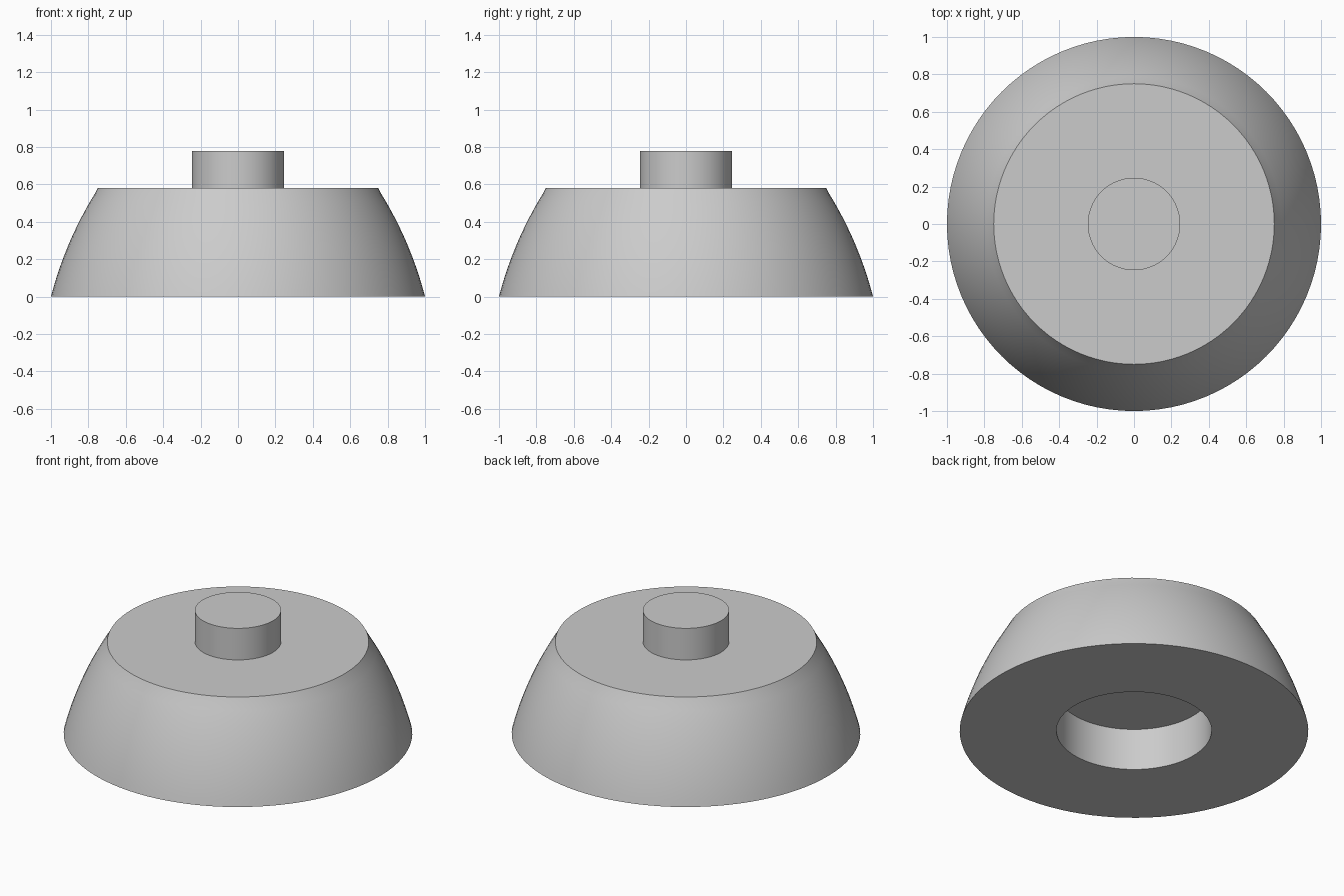
import bpy, bmesh
from math import asin, cos, sin, radians, tau

if "Cube" in bpy.data.objects:
    bpy.data.objects.remove(bpy.data.objects["Cube"], do_unlink=True)

SEGMENTS = 96
BODY_H, TOP_H = 0.58, 0.78
TOP_R, KNOB_R = 0.75, 0.247
HOLE_R, HOLE_DEPTH = 0.445, 0.265

grey = bpy.data.materials.new("light grey")
grey.use_nodes = True
grey.diffuse_color = (0.6, 0.6, 0.6, 1)
grey.node_tree.nodes["Principled BSDF"].inputs["Base Color"].default_value = (0.6, 0.6, 0.6, 1)


def lathe(name, profile):
    """Turn a radius/height profile about z; a zero radius closes it with a cap."""
    bm = bmesh.new()
    rings = []
    for r, z in profile:
        if r > 0:
            rings.append([bm.verts.new((r * cos(tau * i / SEGMENTS), r * sin(tau * i / SEGMENTS), z))
                          for i in range(SEGMENTS)])
        else:
            bm.faces.new(rings[-1] if len(rings) > 0 else [])
    for a, b in zip(rings, rings[1:]):
        for i in range(SEGMENTS):
            j = (i + 1) % SEGMENTS
            bm.faces.new((a[i], a[j], b[j], b[i]))
    bmesh.ops.recalc_face_normals(bm, faces=bm.faces)
    mesh = bpy.data.meshes.new(name)
    bm.to_mesh(mesh)
    bm.free()
    mesh.materials.append(grey)
    obj = bpy.data.objects.new(name, mesh)
    bpy.context.collection.objects.link(obj)
    bpy.ops.object.select_all(action="DESELECT")
    obj.select_set(True)
    bpy.context.view_layer.objects.active = obj
    bpy.ops.object.shade_smooth_by_angle(angle=radians(30))
    return obj


# Flared side: an arc of radius 2 from the base edge up to the flat top
ARC_R, ARC_Z, STEPS = 2.0, -0.5, 16
start, end = asin(-ARC_Z / ARC_R), asin((BODY_H - ARC_Z) / ARC_R)
arc_x = 1 - ARC_R * cos(start)
angles = [start + (end - start) * i / STEPS for i in range(STEPS + 1)]
side = [(arc_x + ARC_R * cos(a), ARC_Z + ARC_R * sin(a)) for a in angles]
side[-1] = (TOP_R, BODY_H)

# Body: top ring, flared side, underside and round blind recess
lathe("body", [(KNOB_R, BODY_H)] + side[::-1]
      + [(HOLE_R, 0), (HOLE_R, HOLE_DEPTH), (0, HOLE_DEPTH)])

# Knob: short cylinder standing on the body, open where it meets it
knob = lathe("knob", [(KNOB_R, BODY_H), (KNOB_R, TOP_H), (0, TOP_H)])

# Open shells: make sure the caps face outward
for name, cap_z, up in (("body", HOLE_DEPTH, -1), ("knob", TOP_H, 1)):
    mesh = bpy.data.objects[name].data
    cap = next(p for p in mesh.polygons if len(p.vertices) > 4)
    if cap.normal.z * up < 0:
        mesh.flip_normals()
